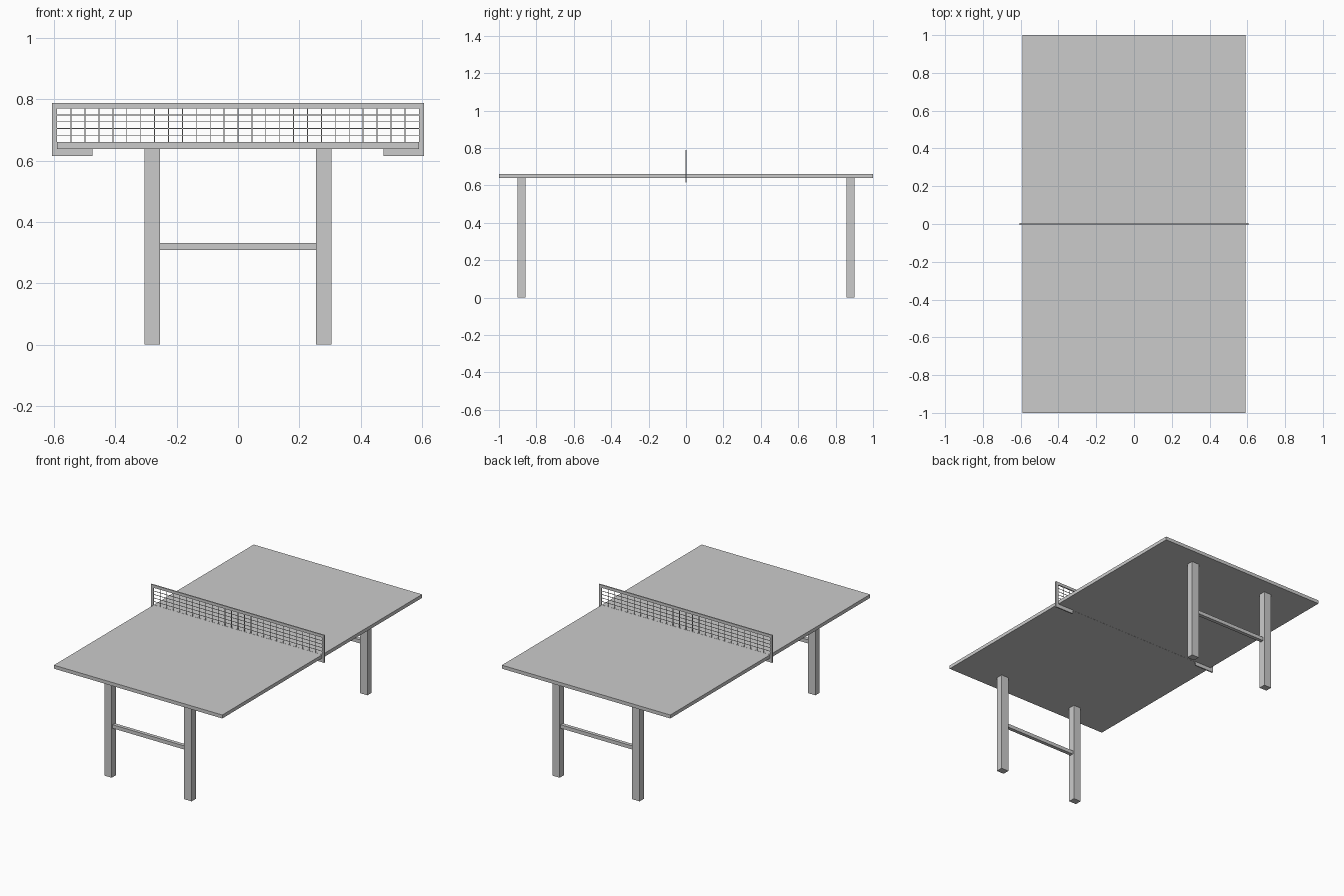
import bpy, bmesh

if "Cube" in bpy.data.objects:
    bpy.data.objects.remove(bpy.data.objects["Cube"])

def finish(name, bm):
    me = bpy.data.meshes.new(name)
    bmesh.ops.recalc_face_normals(bm, faces=bm.faces)
    bm.to_mesh(me)
    bm.free()
    ob = bpy.data.objects.new(name, me)
    bpy.context.collection.objects.link(ob)
    return ob

def add_box(bm, lo, hi):
    vs = bmesh.ops.create_cube(bm, size=1)["verts"]
    for v in vs:
        for i in range(3):
            v.co[i] = (lo[i] + hi[i]) / 2 + v.co[i] * (hi[i] - lo[i])

def box(name, lo, hi):
    bm = bmesh.new()
    add_box(bm, lo, hi)
    return finish(name, bm)

HALF_W, UNDER, TOP = 0.59, 0.639, 0.661

for end, s in (("front", -1), ("back", 1)):
    def span(a, b):
        return sorted((s * a, s * b))

    # Table half, meeting the other under the net
    y0, y1 = span(0.0005, 1.0)
    box(end + "_table_half", (-HALF_W, y0, UNDER), (HALF_W, y1, TOP))

    # Pair of legs
    y0, y1 = span(0.858, 0.901)
    for side, x in (("left", -0.28), ("right", 0.28)):
        box(f"{end}_{side}_leg", (x - 0.026, y0, 0), (x + 0.026, y1, UNDER))

    # Crossbar between the legs
    y0, y1 = span(0.868, 0.891)
    box(end + "_crossbar", (-0.254, y0, 0.309), (0.254, y1, 0.332))

# Net frame: one bent profile that hooks under the table at both sides
half = [(0.475, 0.615), (0.607, 0.615), (0.607, 0.789)]
inner = [(0.59, 0.771), (0.59, UNDER), (0.475, UNDER)]
outline = (half + [(-x, z) for x, z in reversed(half)]
           + [(-x, z) for x, z in reversed(inner)] + inner)
T = 0.004
bm = bmesh.new()
face = bm.faces.new([bm.verts.new((x, -T, z)) for x, z in outline])
ext = bmesh.ops.extrude_face_region(bm, geom=[face])["geom"]
bmesh.ops.translate(bm, vec=(0, 2 * T, 0),
                    verts=[g for g in ext if isinstance(g, bmesh.types.BMVert)])
finish("net_frame", bm)

# Net strings
R, NET_TOP = 0.0013, 0.771
bm = bmesh.new()
for i in range(1, 26):
    x = -HALF_W + 2 * HALF_W * i / 26
    add_box(bm, (x - R, -R, TOP), (x + R, R, NET_TOP))
for i in range(1, 5):
    z = TOP + (NET_TOP - TOP) * i / 5
    add_box(bm, (-HALF_W, -R, z - R), (HALF_W, R, z + R))
finish("net_strings", bm)
